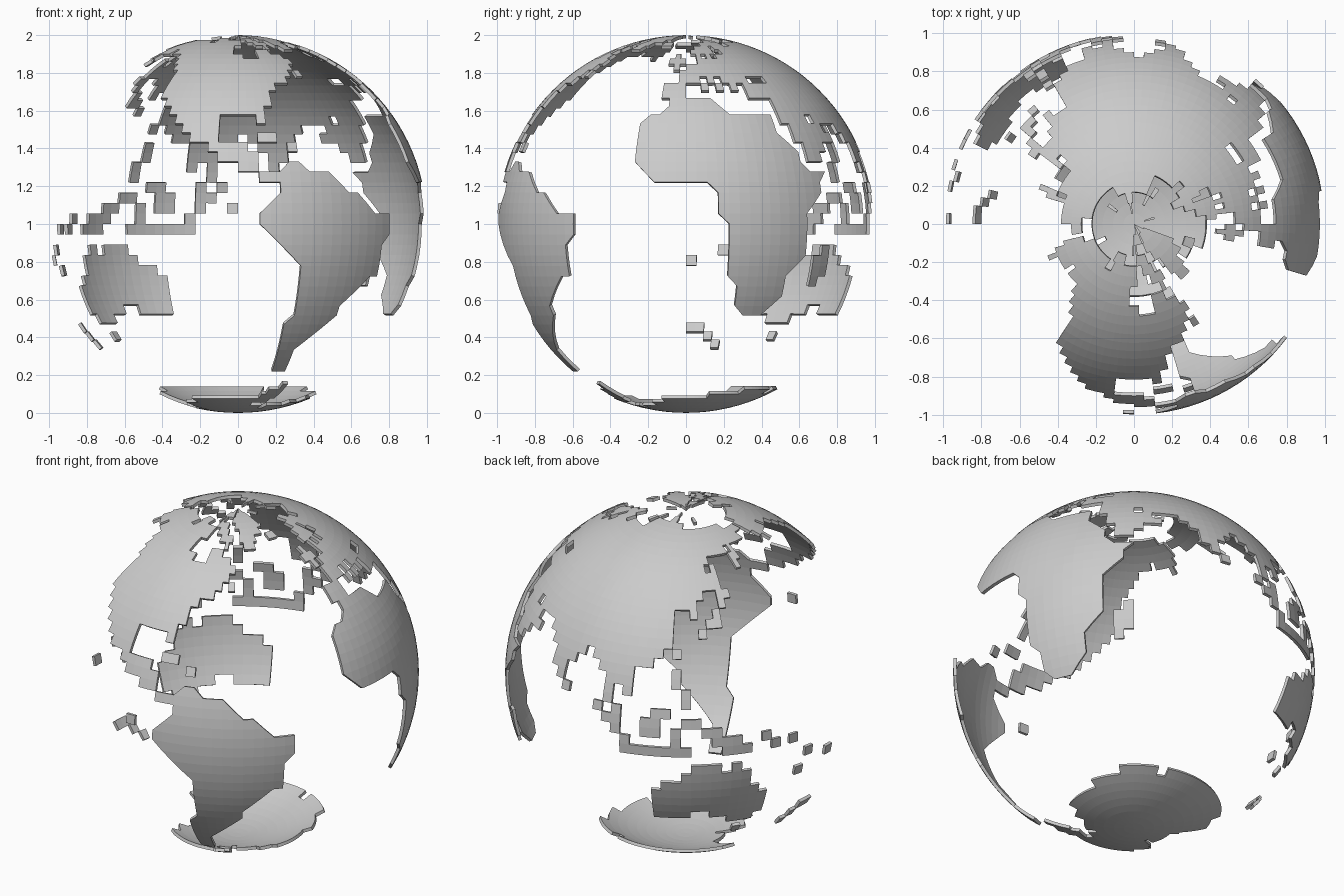
import bpy, bmesh
from math import sin, cos, radians, floor

COLS, ROWS = 108, 56            # lattice of the globe
SHIFT = 6.0                     # the map sits 6 degrees north on the ball
DLON, DLAT = 360 / COLS, 180 / ROWS
THICK = 0.018


def inside(poly, lon, lat):
    hit = False
    for (x1, y1), (x2, y2) in zip(poly, poly[1:] + poly[:1]):
        if (y1 > lat) != (y2 > lat) and lon < (x2 - x1) * (lat - y1) / (y2 - y1) + x1:
            hit = not hit
    return hit


def on_land(poly, i, j):
    lon, lat = -180 + i * DLON, -90 + j * DLAT - SHIFT
    return inside(poly, lon, lat) or inside(poly, lon + 360, lat)


def corners(i, j):
    return [(i, j), (i + 1, j), (i + 1, j + 1), (i, j + 1)]


def build(name, blocky=(), bevelled=(), spots=()):
    """Turn outlines into lattice cells, then thicken the shell inward."""
    cells = {}
    for i in range(COLS):
        for j in range(ROWS):
            for poly in bevelled:              # diagonal coasts: half cells allowed
                c = [k for k in corners(i, j) if on_land(poly, *k)]
                if len(c) >= 3:
                    cells[i, j] = c
            for poly in blocky:                # stepped coasts: whole cells
                if on_land(poly, i + 0.5, j + 0.5):
                    cells[i, j] = corners(i, j)
    for lon, lat in spots:                     # single cell islands
        i, j = floor((lon + 180) / DLON) % COLS, floor((lat + SHIFT + 90) / DLAT)
        cells[i, j] = corners(i, j)

    bm, verts = bmesh.new(), {}

    def vert(i, j):
        key = (0 if j in (0, ROWS) else i % COLS, j)
        if key not in verts:
            a, b = radians(-180 + key[0] * DLON), radians(-90 + j * DLAT)
            verts[key] = bm.verts.new((cos(b) * cos(a), cos(b) * sin(a), 1 + sin(b)))
        return verts[key]

    for c in cells.values():
        loop = list(dict.fromkeys(vert(*k) for k in c))
        if len(loop) >= 3:
            bm.faces.new(loop)
    me = bpy.data.meshes.new(name)
    bm.to_mesh(me)
    bm.free()
    ob = bpy.data.objects.new(name, me)
    bpy.context.collection.objects.link(ob)
    mod = ob.modifiers.new("thickness", 'SOLIDIFY')
    mod.thickness, mod.offset = THICK, -1
    return ob


# Coast outlines as (longitude, latitude)
africa = [(-17.2, 14), (-17, 27), (-11, 31), (-7, 36.2), (10.5, 37.5), (11.5, 34), (20, 31.5),
          (21, 32.8), (33.6, 31), (34.5, 27), (38, 20), (43.5, 12.3), (51.5, 12.5), (48.5, 4),
          (41, -4), (41, -15), (36, -20), (36, -25), (33.5, -29), (29, -35.2), (17, -35.2),
          (14, -27), (11.5, -17), (13, -10), (8.5, -1), (9, 3.5), (4.5, 5), (-4, 4),
          (-9, 3.5), (-14, 8)]
south_america = [(-78, 9.5), (-74, 13.5), (-69, 13.5), (-61, 11.5), (-57, 8), (-50, 5.5),
                 (-46, 1), (-36.3, -2), (-36.3, -9.8), (-39, -15), (-39.5, -22), (-47, -27),
                 (-52, -34), (-56.5, -39), (-61, -43), (-66, -49), (-66.3, -57.7),
                 (-74, -57.7), (-76, -50), (-74, -40), (-72, -30), (-71.3, -18), (-77, -14),
                 (-84, -6.5), (-84, -1), (-81, 2), (-79, 5)]
north_america = [(-168, 66), (-163, 60), (-158, 58), (-164, 54), (-152, 59), (-145, 60.5),
                 (-135, 58), (-130, 53), (-124.5, 48), (-124, 39), (-117, 32), (-113, 26),
                 (-106, 21), (-97, 15), (-92, 13.5), (-87, 11), (-83, 7), (-77, 7), (-77, 10),
                 (-83, 11), (-83, 15.8), (-89, 16), (-87, 21.5), (-90.5, 21), (-91, 18.5),
                 (-95, 18.5), (-97.5, 22), (-97.5, 27), (-94, 29.5), (-84, 30), (-83, 25),
                 (-80, 25), (-81, 31), (-76, 35), (-74, 40), (-66, 44), (-60, 46), (-65, 49),
                 (-56, 52), (-62, 58), (-70, 61), (-78, 62), (-77, 57), (-79, 52), (-85, 56),
                 (-94, 59), (-94, 62), (-86, 66), (-82, 69), (-95, 71), (-110, 68),
                 (-128, 70), (-156, 71)]
europe = [(-9.5, 36.5), (-9, 43.5), (-2, 43.5), (-1, 46), (-4.5, 48.5), (2, 51), (8, 54),
          (8, 57), (10.5, 57.5), (11, 54.5), (20, 54.5), (22, 57.5), (28, 59.5), (22, 60.5),
          (25, 65.5), (21, 64.5), (17, 61), (18.5, 60), (16, 56.5), (13, 55.5), (10.5, 59),
          (5, 58), (5, 62), (14, 67.5), (25, 71), (40, 67), (34, 66), (40, 64.5), (45, 68),
          (60, 69), (60, 40), (41, 41.5), (37, 45), (33, 45), (30, 46), (28, 42), (23, 40),
          (23, 36.5), (19.5, 41), (13, 45.5), (17, 40), (15.5, 37.5), (12, 42), (8, 44),
          (3, 42.5), (-1, 37), (-5, 36)]
asia = [(60, 69), (68, 69), (68, 73), (80, 73), (100, 77.5), (113, 74), (130, 71.5),
        (150, 71.5), (170, 70), (190, 66.5), (180, 62.5), (164, 60), (162, 56), (157, 51),
        (155.5, 57), (163, 62), (155, 59.5), (142, 59), (135, 54.5), (141, 52), (140, 47),
        (131, 43), (127.5, 39.5), (129.5, 36), (126, 34.5), (125, 39), (118, 38.5), (122, 37),
        (119.5, 35), (122, 30), (117, 23.5), (110, 20), (106, 20), (109, 13), (105, 9),
        (101, 13), (100, 9), (104, 1.5), (101, 2), (98, 8), (97.5, 16), (94, 16), (91, 22.5),
        (87, 21), (80, 15), (79.5, 10), (77, 8), (73, 18), (70.5, 21), (67, 24.5), (57, 26),
        (50, 30), (48, 30), (51.5, 24.5), (56, 26), (59.5, 22), (52, 16), (45, 12.5),
        (40, 21), (36.5, 29), (35.5, 33), (36, 36.5), (28, 36.5), (27, 40.5), (35, 42),
        (41, 41.5), (60, 41)]
antarctica = [(-180, -84), (-150, -85), (-148, -77), (-120, -74), (-100, -73), (-75, -73),
              (-68, -67), (-57, -62.5), (-61, -68), (-62, -75), (-80, -79), (-60, -82),
              (-35, -79), (-27, -76), (-10, -73.5), (15, -72), (40, -68.5), (55, -66.5),
              (70, -69), (90, -66.5), (135, -66), (165, -71), (163, -78), (170, -84),
              (180, -84), (180, -97), (-180, -97)]
australia = [(113.3, -21.5), (113.3, -35), (124, -34.8), (131, -31.5), (137, -35), (143, -39),
             (150, -38), (153.5, -31), (153, -25), (146, -19), (142.5, -11), (140.5, -17.5),
             (136, -15), (136.5, -12), (131, -11.5), (126, -14), (122, -18)]
greenland = [(-45, 60), (-53, 66), (-55, 70), (-68, 76), (-60, 82), (-35, 83.8), (-18, 81),
             (-20, 74), (-24, 70), (-38, 66)]
baffin = [(-65, 62), (-61, 67), (-72, 73), (-88, 74), (-80, 70), (-72, 66)]
ellesmere = [(-92, 76.5), (-78, 76), (-65, 80), (-65, 83), (-92, 82)]
victoria = [(-122, 71), (-115, 68.5), (-102, 69), (-103, 73), (-120, 74)]
novaya = [(52, 70.5), (57, 70.5), (68, 76), (66, 77.5), (54, 74)]
madagascar = [(43.3, -25), (43.3, -17), (49.5, -12), (50.5, -16), (47.5, -25)]
sumatra = [(95, 6), (99, 4), (107, -4), (105, -7), (100, -2), (95, 3)]
borneo = [(109, 1), (117, 7), (119, 4.5), (116, -4), (110, -3)]
new_guinea = [(131, -0.5), (138, -1.5), (147, -5.5), (150, -10.5), (143, -9.5), (138, -8.5),
              (133, -4)]
honshu = [(132, 33), (141, 34), (142, 41.5), (139, 41.5), (136.5, 37), (132, 36)]

# Main land masses
build("old_world", blocky=[europe, asia], bevelled=[africa])
build("new_world", blocky=[north_america], bevelled=[south_america])
build("southern_continent", blocky=[australia], spots=[(146, -42.5)])
build("polar_continent", blocky=[antarctica])

# Island groups
build("arctic_islands", blocky=[greenland, baffin, ellesmere, victoria, novaya],
      spots=[(-22, 65), (-18, 65), (-15, 65), (-92, 75.5), (-86, 75.5), (15, 78.5),
             (19, 78.5), (98, 79.5), (102, 79.5), (141, 75), (145, 75), (-57, 48.5)])
build("atlantic_islands", spots=[(-4, 51.5), (-1, 52), (-4, 55), (-4, 57.5), (-8, 53.5),
                                 (9, 40), (-82, 22.5), (-78, 21.5), (-71, 19)])
build("asian_islands", blocky=[sumatra, borneo, honshu],
      spots=[(106, -7), (109, -7), (112, -7.5), (115, -8.3), (120.5, -4), (120.5, -1),
             (124, 1), (119, -9), (122, -9), (125.5, -9), (128, 1), (121, 17), (121.5, 14.5),
             (124.5, 11.5), (125, 8), (121, 24), (81, 8), (131, 32.5), (141.5, 43),
             (144, 43.5), (143, 47), (143, 50), (143, 53)])
build("pacific_islands", blocky=[new_guinea],
      spots=[(151.5, -5.5), (155.5, -6.5), (160, -9), (167, -15.5), (165.5, -21),
             (178, -17.5), (-91.5, -1), (175, -39.75), (178.5, -39.75), (171.7, -43),
             (168.3, -46.2)])
build("indian_ocean_island", blocky=[madagascar])
